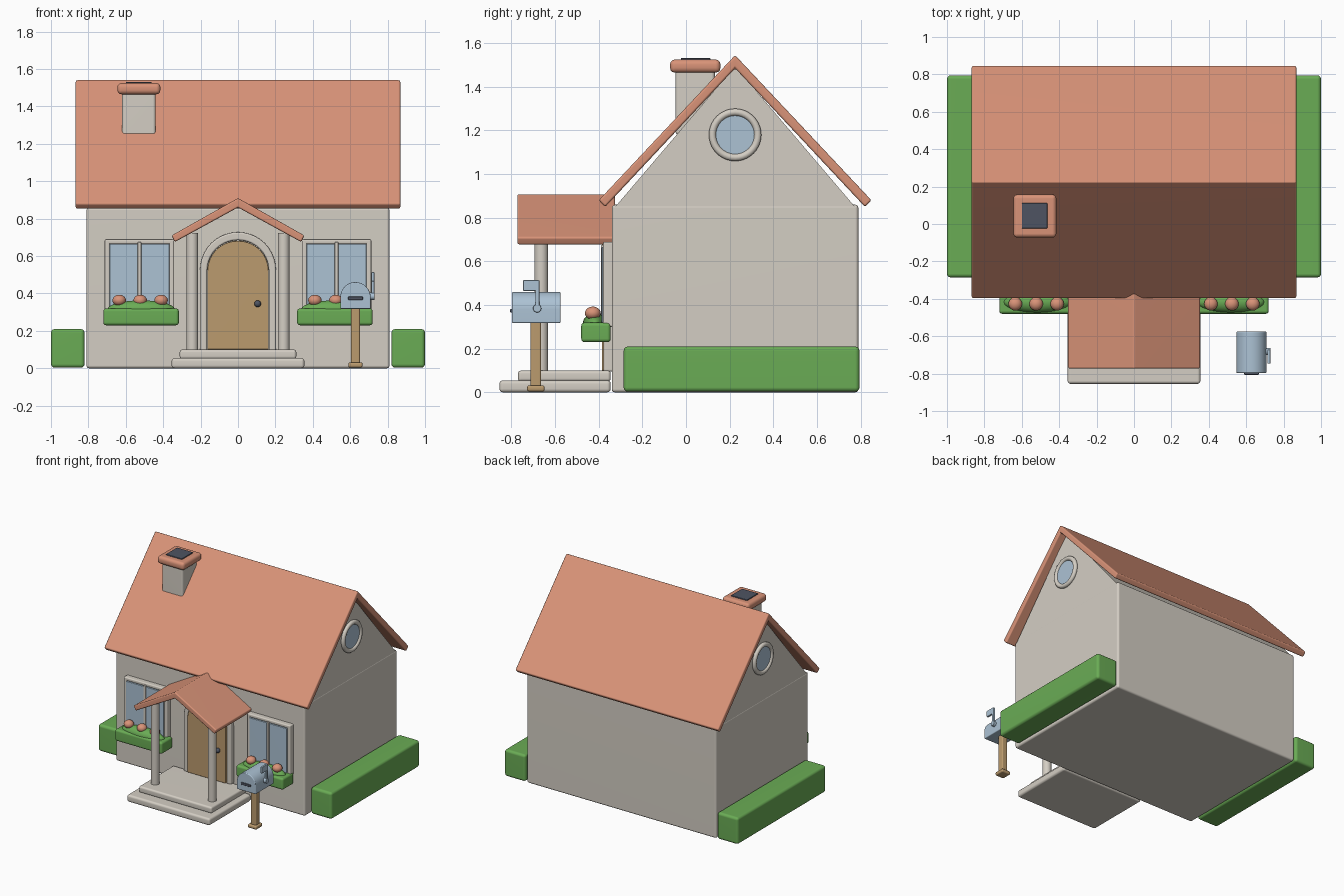
import bpy, bmesh, math
from mathutils import Matrix, Vector

cube = bpy.data.objects.get("Cube")
if cube:
    bpy.data.objects.remove(cube, do_unlink=True)


def material(name, rgb):
    m = bpy.data.materials.new(name)
    m.use_nodes = True
    lin = [((c / 255 + 0.055) / 1.055) ** 2.4 for c in rgb] + [1.0]
    m.diffuse_color = lin
    m.node_tree.nodes["Principled BSDF"].inputs["Base Color"].default_value = lin
    return m


STONE = material("warm_stone", (212, 206, 196))
TERRACOTTA = material("terracotta", (217, 147, 120))
GREEN = material("leaf_green", (106, 172, 85))
BLUE = material("pale_blue", (172, 194, 212))
WOOD = material("light_wood", (187, 155, 110))
DARK = material("dark_slate", (78, 84, 98))


def finish(name, bm, mat, bevel=0.0, segments=3):
    bmesh.ops.recalc_face_normals(bm, faces=bm.faces[:])
    if bevel:
        edges = [e for e in bm.edges if e.calc_face_angle(0) > math.radians(25)]
        bmesh.ops.bevel(bm, geom=edges, offset=bevel, segments=segments,
                        profile=0.5, affect='EDGES', clamp_overlap=True)
    mesh = bpy.data.meshes.new(name)
    bm.to_mesh(mesh)
    bm.free()
    mesh.materials.append(mat)
    ob = bpy.data.objects.new(name, mesh)
    bpy.context.collection.objects.link(ob)
    bpy.ops.object.select_all(action='DESELECT')
    ob.select_set(True)
    bpy.context.view_layer.objects.active = ob
    bpy.ops.object.shade_smooth_by_angle(angle=math.radians(40))
    if bevel:
        ob.modifiers.new("even_shading", 'WEIGHTED_NORMAL').keep_sharp = True
    return ob


def box(name, x, y, z, mat, bevel=0.0):
    """Box from (low, high) ranges on each axis."""
    bm = bmesh.new()
    bmesh.ops.create_cube(bm, size=1)
    for v in bm.verts:
        v.co = Vector([(r[0] + r[1]) / 2 + c * (r[1] - r[0]) for r, c in zip((x, y, z), v.co)])
    return finish(name, bm, mat, bevel)


def prism(name, pts, axis, lo, hi, mat, bevel=0.0):
    """Profile in the plane across the axis, pushed from lo to hi."""
    bm = bmesh.new()
    place = (lambda p, t: (t, p[0], p[1])) if axis == 'x' else (lambda p, t: (p[0], t, p[1]))
    face = bm.faces.new([bm.verts.new(place(p, lo)) for p in pts])
    new = bmesh.ops.extrude_face_region(bm, geom=[face])['geom']
    shift = Vector(place((0, 0), hi - lo))
    bmesh.ops.translate(bm, verts=[g for g in new if isinstance(g, bmesh.types.BMVert)], vec=shift)
    return finish(name, bm, mat, bevel)


def cylinder(name, centre, radius, length, axis, mat, bevel=0.0):
    bm = bmesh.new()
    turn = {'x': Matrix.Rotation(math.pi / 2, 4, 'Y'), 'y': Matrix.Rotation(math.pi / 2, 4, 'X'),
            'z': Matrix.Identity(4)}[axis]
    bmesh.ops.create_cone(bm, cap_ends=True, segments=32, radius1=radius, radius2=radius,
                          depth=length, matrix=Matrix.Translation(centre) @ turn)
    return finish(name, bm, mat, bevel)


def ball(name, centre, scale, mat):
    bm = bmesh.new()
    bmesh.ops.create_uvsphere(bm, u_segments=24, v_segments=14, radius=1,
                              matrix=Matrix.Translation(centre) @ Matrix.Diagonal((*scale, 1)))
    return finish(name, bm, mat)


def ring(name, centre, radius, tube, mat):
    """Round tube facing along x."""
    bm = bmesh.new()
    start = [bm.verts.new((centre[0] + tube * math.cos(a), centre[1], centre[2] + radius + tube * math.sin(a)))
             for a in (math.tau * i / 10 for i in range(10))]
    edges = [bm.edges.new((start[i - 1], start[i])) for i in range(10)]
    bmesh.ops.spin(bm, geom=start + edges, cent=centre, axis=(1, 0, 0), angle=math.tau,
                   steps=40, use_merge=True)
    bmesh.ops.remove_doubles(bm, verts=bm.verts[:], dist=0.0005)
    return finish(name, bm, mat)


def arch(half, spring, base, steps=20):
    """Arched outline from the lower right round to the lower left."""
    top = [(half * math.cos(math.pi * i / steps), spring + half * math.sin(math.pi * i / steps))
           for i in range(steps + 1)]
    return [(half, base)] + top + [(-half, base)]


# House body
RIDGE = 0.225
box("house_walls", (-0.81, 0.81), (-0.34, 0.79), (0, 0.86), STONE, 0.015)
prism("gable", [(-0.333, 0.84), (0.783, 0.84), (RIDGE, 1.495)], 'x', -0.808, 0.808, STONE)

# Main roof
half_roof = [(-0.4, 0.88), (-0.37, 0.85), (RIDGE, 1.485)]
outline = half_roof + [(2 * RIDGE - y, z) for y, z in half_roof[1::-1]] + [(RIDGE, 1.545)]
prism("main_roof", outline, 'x', -0.868, 0.868, TERRACOTTA, 0.01)

# Chimney
box("chimney_stack", (-0.62, -0.44), (-0.048, 0.132), (1.18, 1.48), STONE, 0.015)
box("chimney_cap", (-0.645, -0.415), (-0.073, 0.158), (1.465, 1.525), TERRACOTTA, 0.022)
box("chimney_flue", (-0.6, -0.463), (-0.024, 0.112), (1.5, 1.532), DARK, 0.004)

# Round gable windows and side hedges
for side, s in (("left", 1), ("right", -1)):
    ring(side + "_round_window_frame", (s * 0.815, RIDGE, 1.18), 0.104, 0.017, STONE)
    cylinder(side + "_round_window_glass", (s * 0.81, RIDGE, 1.18), 0.1, 0.02, 'x', BLUE)
    box(side + "_hedge", sorted((s * 0.82, s * 1.0)), (-0.286, 0.795), (0.003, 0.21), GREEN, 0.02)

# Porch
box("lower_step", (-0.355, 0.355), (-0.855, -0.345), (0, 0.055), STONE, 0.016)
box("upper_step", (-0.312, 0.312), (-0.77, -0.345), (0.05, 0.1), STONE, 0.014)
for side, s in (("left", 1), ("right", -1)):
    cylinder(side + "_porch_column", (s * 0.244, -0.663, 0.408), 0.031, 0.63, 'z', STONE)
half_porch = [(-0.355, 0.71), (-0.338, 0.675), (0, 0.86)]
outline = half_porch + [(-x, z) for x, z in half_porch[1::-1]] + [(0, 0.91)]
prism("porch_roof", outline, 'y', -0.773, -0.325, TERRACOTTA, 0.009)

# Front door
outline = arch(0.203, 0.525, 0.095) + arch(0.165, 0.52, 0.095)[::-1]
prism("door_frame", outline, 'y', -0.378, -0.33, STONE, 0.01)
prism("door", arch(0.164, 0.518, 0.1), 'y', -0.386, -0.33, WOOD, 0.005)
ball("door_knob", (0.105, -0.398, 0.345), (0.018, 0.018, 0.018), DARK)

# Front windows with planters
for side, s in (("left", 1), ("right", -1)):
    c = s * 0.527
    for part, sx in (("outer", 1), ("inner", -1)):
        e = c + sx * 0.172
        box(f"{side}_window_{part}_jamb", (e - 0.014, e + 0.014), (-0.38, -0.33), (0.3, 0.69), STONE, 0.008)
        pane = sorted((c + sx * 0.01, c + sx * 0.16))
        box(f"{side}_window_{part}_pane", pane, (-0.387, -0.33), (0.32, 0.665), BLUE, 0.003)
    box(side + "_window_head", (c - 0.186, c + 0.186), (-0.38, -0.33), (0.664, 0.69), STONE, 0.008)
    box(side + "_window_sill", (c - 0.186, c + 0.186), (-0.38, -0.33), (0.3, 0.326), STONE, 0.008)
    box(side + "_window_mullion", (c - 0.01, c + 0.01), (-0.39, -0.33), (0.31, 0.675), STONE, 0.005)
    p = s * 0.518
    box(side + "_planter", (p - 0.202, p + 0.202), (-0.48, -0.345), (0.23, 0.32), GREEN, 0.016)
    ball(side + "_planter_leaves", (p, -0.418, 0.315), (0.18, 0.055, 0.048), GREEN)
    for i, off in enumerate((-0.112, 0, 0.112)):
        ball(f"{side}_flower_{i + 1}", (s * 0.523 + off, -0.427, 0.363), (0.036, 0.036, 0.03), TERRACOTTA)

# Mailbox
X, Y = 0.628, -0.688
box("mailbox_foot", (X - 0.038, X + 0.038), (Y - 0.04, Y + 0.04), (0.004, 0.032), WOOD, 0.01)
box("mailbox_post", (X - 0.024, X + 0.024), (Y - 0.024, Y + 0.024), (0.02, 0.33), WOOD, 0.008)
body = [(X + x, z) for x, z in arch(0.081, 0.38, 0.318, 16)]
prism("mailbox_body", body, 'y', -0.797, -0.575, BLUE, 0.006)
box("mailbox_handle", (X - 0.04, X + 0.04), (-0.806, -0.79), (0.365, 0.383), DARK, 0.005)
cylinder("mailbox_flag_pivot", (0.715, -0.682, 0.385), 0.019, 0.03, 'x', BLUE, 0.003)
box("mailbox_flag_arm", (0.713, 0.729), (-0.69, -0.672), (0.385, 0.512), BLUE, 0.003)
box("mailbox_flag", (0.713, 0.729), (-0.747, -0.672), (0.465, 0.514), BLUE, 0.004)
